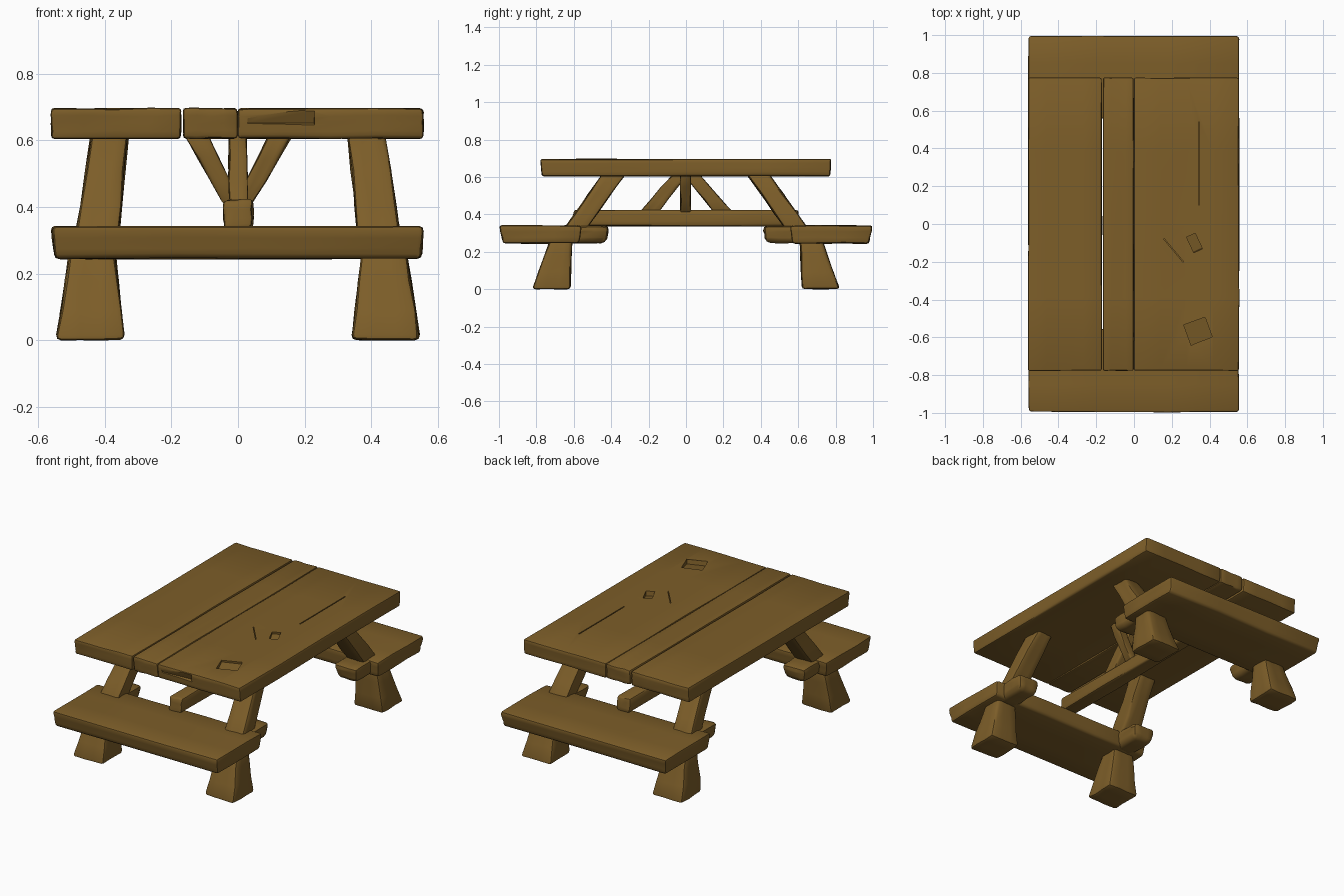
import bpy, bmesh, math, random
from mathutils import Vector

random.seed(4)
if "Cube" in bpy.data.objects:
    bpy.data.objects.remove(bpy.data.objects["Cube"], do_unlink=True)

# One weathered wood colour
wood = bpy.data.materials.new("brown_wood")
wood.use_nodes = True
colour = (0.205, 0.112, 0.022, 1)
wood.diffuse_color = colour
wood.node_tree.nodes["Principled BSDF"].inputs["Base Color"].default_value = colour


def activate(ob):
    bpy.ops.object.select_all(action='DESELECT')
    ob.select_set(True)
    bpy.context.view_layer.objects.active = ob


def block(name, low, high, bevel=0.012, wobble=0.004, cuts=2):
    """Hand-hewn block lofted between two level rectangles (x0, x1, y0, y1, z)."""
    bm = bmesh.new()
    rings = []
    for x0, x1, y0, y1, z in (low, high):
        rings.append([bm.verts.new(p) for p in
                      ((x0, y0, z), (x1, y0, z), (x1, y1, z), (x0, y1, z))])
    a, b = rings
    bm.faces.new(a[::-1])
    bm.faces.new(b)
    for i in range(4):
        j = (i + 1) % 4
        bm.faces.new((a[i], a[j], b[j], b[i]))
    bmesh.ops.recalc_face_normals(bm, faces=bm.faces)
    if cuts:
        bmesh.ops.subdivide_edges(bm, edges=bm.edges[:], cuts=cuts, use_grid_fill=True)
        for v in bm.verts:
            v.co += Vector(random.uniform(-wobble, wobble) for _ in range(3))
            v.co.z = max(v.co.z, 0)
    mesh = bpy.data.meshes.new(name)
    bm.to_mesh(mesh)
    bm.free()
    mesh.materials.append(wood)
    ob = bpy.data.objects.new(name, mesh)
    bpy.context.collection.objects.link(ob)
    activate(ob)
    if bevel:
        mod = ob.modifiers.new("worn_edges", 'BEVEL')
        mod.width, mod.segments = bevel, 2
        mod.limit_method, mod.angle_limit = 'ANGLE', math.radians(40)
        bpy.ops.object.modifier_apply(modifier=mod.name)
    bpy.ops.object.shade_smooth_by_angle(angle=math.radians(40))
    return ob


def carve(target, centre, size, turn=0, tilt=0):
    """Cut a turned box out of a plank."""
    x, y, z = (s / 2 for s in size)
    cutter = block("cutter", (-x, x, -y, y, -z), (-x, x, -y, y, z), 0, 0, 0)
    cutter.location = centre
    cutter.rotation_euler = (tilt, 0, math.radians(turn))
    cutter.hide_render = True
    bpy.context.view_layer.update()
    activate(target)
    mod = target.modifiers.new("carve", 'BOOLEAN')
    mod.operation, mod.object, mod.solver = 'DIFFERENCE', cutter, 'EXACT'
    bpy.ops.object.modifier_apply(modifier=mod.name)
    bpy.data.objects.remove(cutter, do_unlink=True)


def mirrored(x0, x1, y0, y1, z, sx, sy):
    """Reflect a rectangle into another quadrant."""
    xs, ys = sorted((x0 * sx, x1 * sx)), sorted((y0 * sy, y1 * sy))
    return (*xs, *ys, z)


# Table top planks
planks = {}
for side, x0, x1 in (("right", -0.56, -0.171), ("middle", -0.164, -0.002), ("left", 0.0, 0.556)):
    planks[side] = block("top_plank_" + side,
                         (x0, x1, -0.77, 0.77, 0.605),
                         (x0, x1, -0.778, 0.776, 0.696), 0.01, 0.002, 3)

# Knots, cracks and chips in the wide plank
wide = planks["left"]
carve(wide, (0.34, -0.57, 0.69), (0.12, 0.12, 0.03), 20, 0.15)
carve(wide, (0.345, 0.32, 0.69), (0.006, 0.44, 0.03))
carve(wide, (0.32, -0.1, 0.69), (0.05, 0.09, 0.03), 25, 0.15)
carve(wide, (0.21, -0.14, 0.69), (0.004, 0.16, 0.02), 40)
carve(wide, (0.13, -0.785, 0.665), (0.2, 0.03, 0.04), 4, 0.4)
activate(wide)
bpy.ops.object.shade_smooth_by_angle(angle=math.radians(40))

for end, sy in (("front", 1), ("back", -1)):
    # Bench seat
    block("bench_" + end,
          mirrored(-0.55, 0.55, -0.978, -0.57, 0.245, 1, sy),
          mirrored(-0.56, 0.557, -0.998, -0.555, 0.341, 1, sy), 0.014, 0.003)
    for side, sx in (("left", 1), ("right", -1)):
        tag = end + "_" + side

        def part(name, low, high, bevel):
            block(name + "_" + tag, mirrored(*low, sx, sy), mirrored(*high, sx, sy), bevel)

        # Splayed foot, block behind the seat, and leaning upper leg
        part("foot", (0.34, 0.545, -0.82, -0.62, 0), (0.37, 0.505, -0.725, -0.61, 0.27), 0.016)
        part("seat_block", (0.37, 0.495, -0.64, -0.43, 0.248), (0.35, 0.51, -0.64, -0.41, 0.338), 0.025)
        part("upper_leg", (0.36, 0.49, -0.67, -0.55, 0.30), (0.33, 0.44, -0.445, -0.325, 0.615), 0.014)

# Long stretcher resting on both benches
block("stretcher", (-0.042, 0.044, -0.61, 0.61, 0.338), (-0.042, 0.044, -0.6, 0.6, 0.422), 0.01)

# Struts spreading from the stretcher to the table top
for s, side, end in ((1, "left", "back"), (-1, "right", "front")):
    block("strut_" + side, mirrored(-0.01, 0.045, -0.03, 0.025, 0.41, s, 1),
          mirrored(0.09, 0.16, -0.03, 0.025, 0.615, s, 1), 0.008)
    block("strut_" + end, mirrored(-0.028, 0.028, 0.15, 0.25, 0.41, 1, s),
          mirrored(-0.025, 0.025, -0.01, 0.07, 0.615, 1, s), 0.008)
